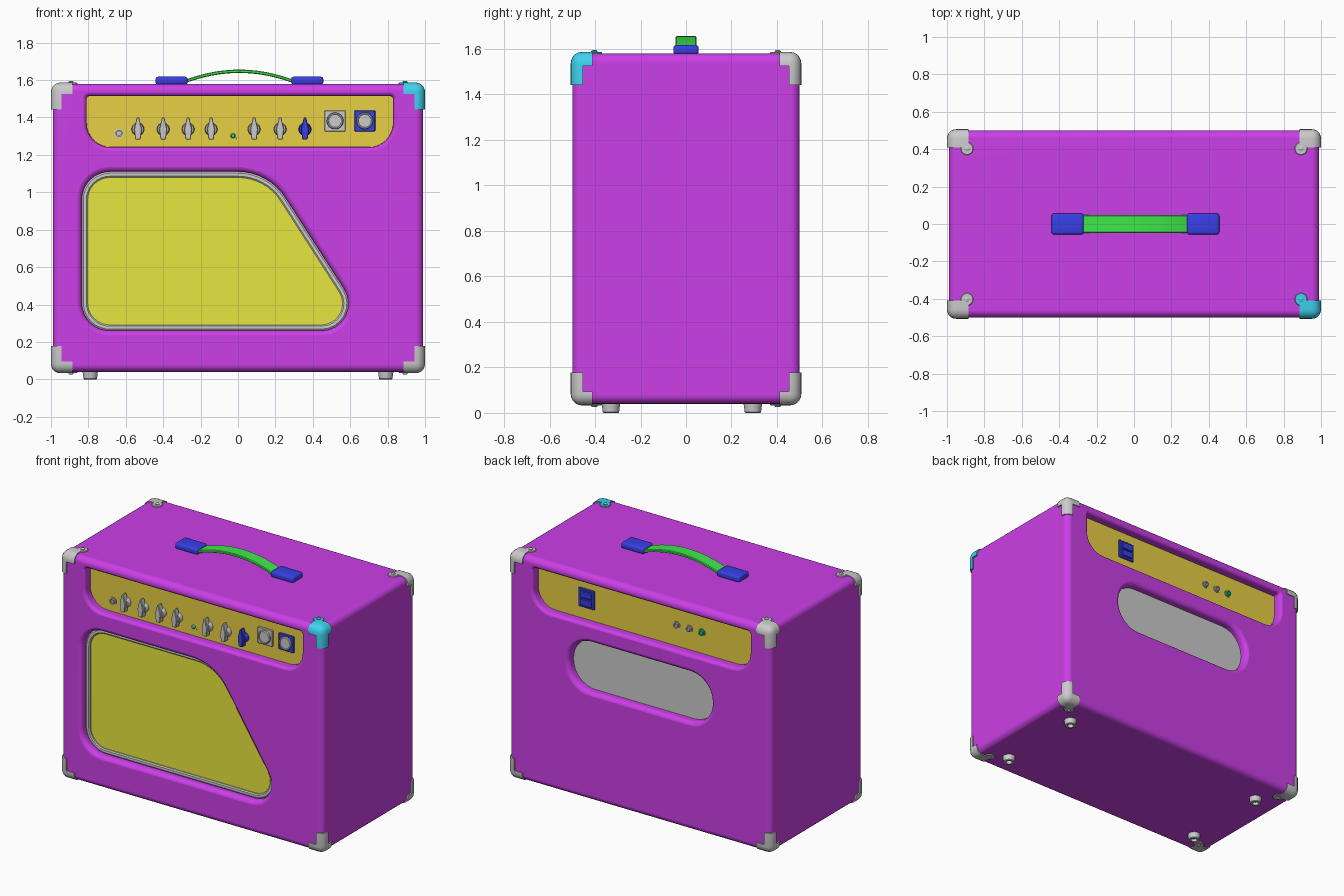
import bpy, bmesh, math
from mathutils import Vector, Matrix

if "Cube" in bpy.data.objects:
    bpy.data.objects.remove(bpy.data.objects["Cube"])

COL = {"purple": (.6, .05, .8), "amber": (.8, .63, .06), "yellow": (.8, .8, .05),
       "blue": (.04, .05, .8), "green": (.05, .8, .07), "cyan": (.05, .65, .85), "teal": (.04, .65, .3)}
MATS = {}


def finish(name, bm, color=None):
    bmesh.ops.recalc_face_normals(bm, faces=bm.faces[:])
    me = bpy.data.meshes.new(name)
    bm.to_mesh(me)
    bm.free()
    ob = bpy.data.objects.new(name, me)
    bpy.context.collection.objects.link(ob)
    if color:
        if color not in MATS:
            MATS[color] = bpy.data.materials.new(color)
            MATS[color].diffuse_color = (*COL[color], 1)
        me.materials.append(MATS[color])
    bpy.ops.object.select_all(action='DESELECT')
    ob.select_set(True)
    bpy.context.view_layer.objects.active = ob
    bpy.ops.object.shade_smooth_by_angle(angle=math.radians(35))
    return ob


def loft(bm, rings, closed=False):
    vs = [[bm.verts.new(p) for p in r] for r in rings]
    n = len(vs[0])
    pairs = list(zip(vs, vs[1:])) + ([(vs[-1], vs[0])] if closed else [])
    for a, b in pairs:
        for i in range(n):
            j = (i + 1) % n
            bm.faces.new((a[i], a[j], b[j], b[i]))
    if not closed:
        bm.faces.new(vs[0])
        bm.faces.new(vs[-1])


def outline(corners, off, y, seg=8):
    """Rounded convex outline from (x, z, radius) corners, counter-clockwise, grown by off."""
    out = []
    for i, (x, z, r) in enumerate(corners):
        p = Vector((x, z))
        d1 = (p - Vector(corners[i - 1][:2])).normalized()
        d2 = (Vector(corners[(i + 1) % len(corners)][:2]) - p).normalized()
        turn = d1.angle(d2)
        n = Vector((d1.y, -d1.x))
        c = p - d1 * r * math.tan(turn / 2) - n * r
        for k in range(seg + 1):
            q = c + Matrix.Rotation(turn * k / seg, 2) @ n * (r + off)
            out.append((q.x, y, q.y))
    return out


def plate(bm, corners, steps, closed=False, seg=8):
    loft(bm, [outline(corners, o, y, seg) for o, y in steps], closed)


def rect(x, z, w, h, r):
    return [(x - w, z - h, r), (x + w, z - h, r), (x + w, z + h, r), (x - w, z + h, r)]


def lathe(bm, profile, origin, axis, n=24):
    a = Vector(axis)
    u = Vector((1, 0, 0))
    v = a.cross(u)
    loft(bm, [[Vector(origin) + a * h + (u * math.cos(t) + v * math.sin(t)) * r
               for t in (math.tau * i / n for i in range(n))] for r, h in profile])


def rbox(bm, center, half, bev, seg=5):
    vs = bmesh.ops.create_cube(bm, size=2)["verts"]
    for v in vs:
        v.co = Vector(center) + Vector([a * b for a, b in zip(v.co, half)])
    es = list({e for v in vs for e in v.link_edges})
    bmesh.ops.bevel(bm, geom=es, offset=bev, segments=seg, profile=.5, affect='EDGES')


# Openings, as (x, z, corner radius)
front_open = [(-.81, 1.24, .13), (.83, 1.24, .13), (.83, 1.515, .015), (-.81, 1.515, .015)]
back_open = [(-.83, 1.24, .13), (.81, 1.24, .13), (.81, 1.515, .015), (-.83, 1.515, .015)]
grille_open = [(-.835, .26, .15), (.711, .26, .145), (.164, 1.11, .3), (-.835, 1.11, .15)]
vent_open = rect(0, .95, .54, .17, .165)

# Cabinet with soft-lipped recesses
bm = bmesh.new()
rbox(bm, (0, 0, .81), (.99, .5, .77), .04)
cabinet = finish("cabinet", bm, "purple")
for shape, side, lip in ((front_open, -1, .022), (grille_open, -1, .03),
                         (back_open, 1, .022), (vent_open, 1, .03)):
    steps = [(lip, side * .52), (lip, side * .501)]
    for k in range(1, 6):
        a = k / 5 * math.pi / 2
        steps.append((lip * (1 - math.sin(a)), side * (.5 - lip * (1 - math.cos(a)))))
    steps.append((0, side * .43))
    bm = bmesh.new()
    plate(bm, shape, steps)
    cutter = finish("recess_cutter", bm)
    cutter.hide_render = True
    mod = cabinet.modifiers.new("recess", 'BOOLEAN')
    mod.operation, mod.solver, mod.object = 'DIFFERENCE', 'EXACT', cutter
    bpy.context.view_layer.objects.active = cabinet
    bpy.ops.object.modifier_apply(modifier=mod.name)
    bpy.data.objects.remove(cutter)
cabinet.modifiers.new("even_shading", 'WEIGHTED_NORMAL').keep_sharp = True

# Panels, cloth and trim filling the recesses
for name, shape, side, y, color in (("control_panel", front_open, -1, .44, "amber"),
                                    ("rear_panel", back_open, 1, .44, "amber"),
                                    ("speaker_cloth", grille_open, -1, .442, "yellow"),
                                    ("rear_vent", vent_open, 1, .445, None)):
    bm = bmesh.new()
    plate(bm, shape, [(-.001, side * .425), (-.001, side * y)])
    finish(name, bm, color)
bm = bmesh.new()
plate(bm, grille_open, [(0, -.43), (0, -.45), (-.008, -.456), (-.024, -.456), (-.031, -.45), (-.031, -.43)], True)
finish("grille_trim", bm)


# Corner protectors: slices of a slightly larger rounded box
def corner_piece(bm, sx, sy, sz, limits):
    t = bmesh.new()
    rbox(t, (0, 0, .81), (1.0, .507, .777), .05)
    for axis, (s, lim) in enumerate(zip((sx, sy, sz), limits)):
        no = Vector((0, 0, 0))
        no[axis] = -s
        co = Vector((0, 0, .81))
        co[axis] += s * lim
        bmesh.ops.bisect_plane(t, geom=t.verts[:] + t.edges[:] + t.faces[:],
                               plane_co=co, plane_no=no, clear_outer=True)
        bmesh.ops.holes_fill(t, edges=[e for e in t.edges if e.is_boundary], sides=0)
    me = bpy.data.meshes.new("slice")
    t.to_mesh(me)
    t.free()
    bm.from_mesh(me)
    bpy.data.meshes.remove(me)


for sx in (-1, 1):
    for sy in (-1, 1):
        for sz in (-1, 1):
            bm = bmesh.new()
            corner_piece(bm, sx, sy, sz, (.945, .452, .632))
            corner_piece(bm, sx, sy, sz, (.885, .41, .715))
            o = (sx * .893, sy * .403, .81 + sz * .76)
            lathe(bm, [(.034, 0), (.034, .014), (.031, .017)], o, (0, 0, sz))
            lathe(bm, [(.014, .01), (.014, .021), (.008, .025)], o, (0, 0, sz), 12)
            finish("corner_protector", bm, "cyan" if (sx, sy, sz) == (1, -1, 1) else None)

# Feet, hollow underneath
for x in (-.79, .79):
    for y in (-.33, .294):
        bm = bmesh.new()
        lathe(bm, [(.042, .05), (.036, .004), (.032, 0), (.02, 0), (.018, .02)], (x, y, 0), (0, 0, 1))
        finish("foot", bm)

# Carrying handle
for x in (-.355, .37):
    bm = bmesh.new()
    rbox(bm, (x, 0, 1.597), (.086, .056, .021), .013, 3)
    finish("handle_end", bm, "blue")
bm = bmesh.new()
rings = []
for i in range(21):
    s = -1 + i / 10
    z = 1.592 + .055 * (1 - s * s)
    rings.append([(.007 + s * .29, y, z + h) for y, h in
                  ((-.047, -.005), (-.042, -.009), (.042, -.009), (.047, -.005),
                   (.047, .005), (.042, .009), (-.042, .009), (-.047, .005))])
loft(bm, rings)
finish("handle_strap", bm, "green")

# Pointer knobs
F, B = (0, -1, 0), (0, 1, 0)
for x in (-.535, -.4, -.267, -.144, .086, .225, .358):
    bm = bmesh.new()
    z = 1.337
    lathe(bm, [(.034, 0), (.034, .018), (.029, .03)], (x, -.438, z), F)
    shape = [(x + a, z + b, .004) for a, b in
             ((-.014, -.054), (.014, -.054), (.021, 0), (.006, .064), (-.006, .064), (-.021, 0))]
    plate(bm, shape, [(0, -.452), (0, -.484), (-.003, -.488)], seg=2)
    finish("pointer_knob", bm, "blue" if x == .358 else None)


# Jacks: nut and hollow sleeve
def jack(name, x, z, y, axis, r, color=None):
    bm = bmesh.new()
    lathe(bm, [(r, 0), (r, .008)], (x, y, z), axis, 10)
    lathe(bm, [(r * .72, 0), (r * .72, .018), (r * .45, .018), (r * .45, .009)], (x, y, z), axis, 20)
    finish(name, bm, color)


jack("input_jack", -.636, 1.315, -.438, F, .026)
for x, color in ((-.24, None), (-.335, None), (-.43, "teal")):
    jack("rear_jack", x, 1.385, .438, B, .025, color)

# Indicator lights
bm = bmesh.new()
lathe(bm, [(.013, 0), (.013, .008), (.009, .014), (.003, .016)], (-.027, -.438, 1.302), F, 16)
finish("indicator_light", bm, "teal")
bm = bmesh.new()
lathe(bm, [(.005, 0), (.004, .006)], (-.006, -.438, 1.289), F, 10)
finish("indicator_pin", bm)

# Square switch and lamp with round lenses
for name, x, color in (("power_switch", .519, None), ("pilot_lamp", .678, "blue")):
    bm = bmesh.new()
    plate(bm, rect(x, 1.382, .056, .056, .004), [(0, -.435), (0, -.448), (-.003, -.451)], seg=2)
    finish(name + "_plate", bm, color)
    bm = bmesh.new()
    lathe(bm, [(.045, 0), (.045, .012), (.041, .017), (.036, .017), (.034, .013)], (x, -.449, 1.382), F, 32)
    finish(name + "_lens", bm)

# Rear rocker switch
bm = bmesh.new()
plate(bm, rect(.44, 1.385, .06, .064, .004), [(0, .435), (0, .447), (-.003, .45)], seg=2)
for dz in (-.027, .027):
    plate(bm, rect(.44, 1.385 + dz, .044, .023, .003), [(0, .445), (0, .456), (-.003, .459)], seg=2)
finish("rear_switch", bm, "blue")

for m in bpy.data.materials:
    if m.users and not m.is_grease_pencil:
        m.use_nodes = True
        m.node_tree.nodes["Principled BSDF"].inputs["Base Color"].default_value = m.diffuse_color
